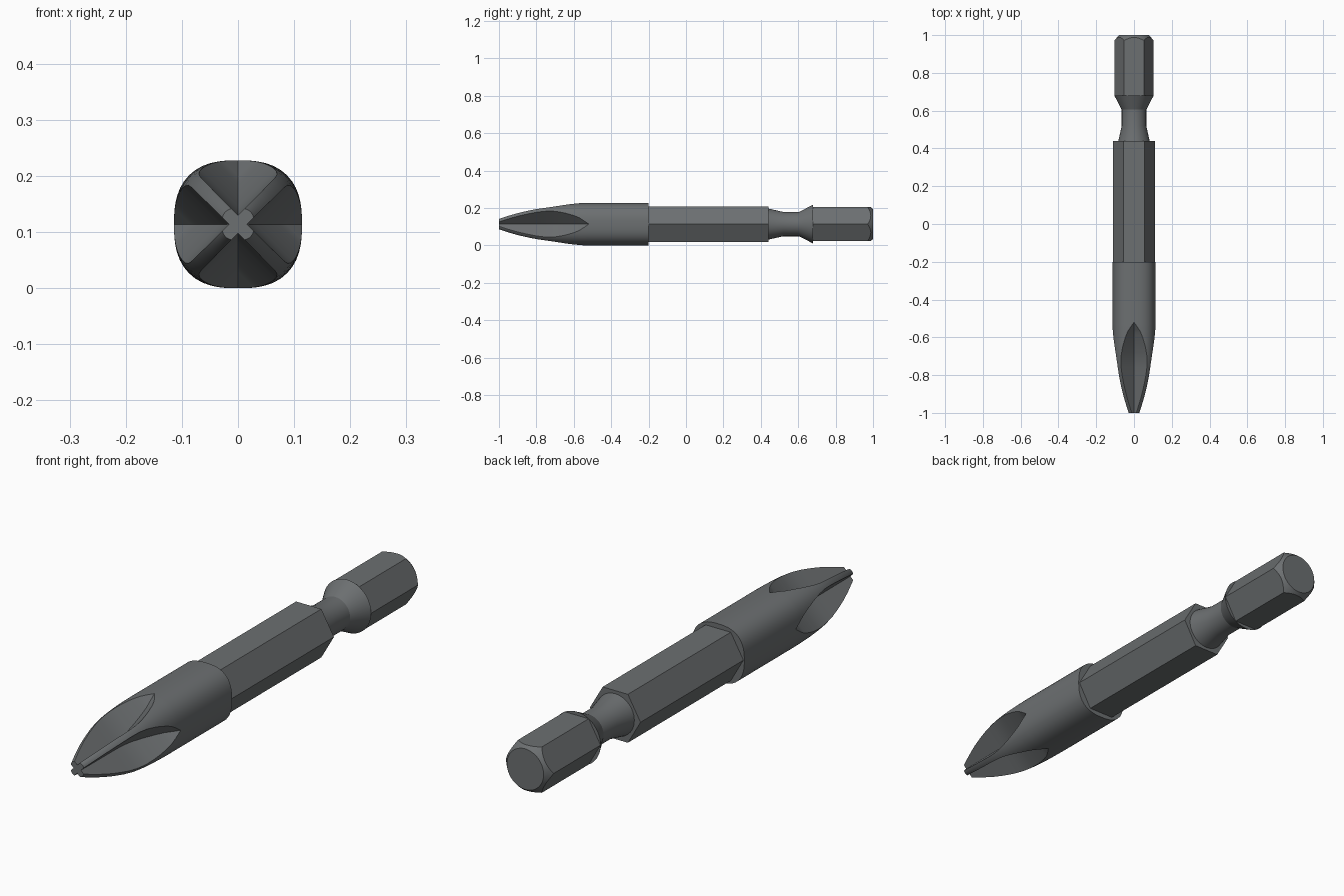
import bpy, bmesh
from math import cos, sin, pi, radians

if "Cube" in bpy.data.objects:
    bpy.data.objects.remove(bpy.data.objects["Cube"])

CZ = 0.114  # height of the bit's axis

steel = bpy.data.materials.new("dark_steel")
steel.diffuse_color = (0.15, 0.16, 0.165, 1)
steel.use_nodes = True
steel.node_tree.nodes["Principled BSDF"].inputs["Base Color"].default_value = steel.diffuse_color


def loft(name, rings):
    """Skin closed rings of (x, y, z) points, cap both ends."""
    bm = bmesh.new()
    vs = [[bm.verts.new((x, y, z + CZ)) for x, y, z in r] for r in rings]
    n = len(vs[0])
    for a, b in zip(vs, vs[1:]):
        for i in range(n):
            j = (i + 1) % n
            bm.faces.new((a[i], a[j], b[j], b[i]))
    bm.faces.new(vs[0][::-1])
    bm.faces.new(vs[-1])
    bmesh.ops.remove_doubles(bm, verts=bm.verts, dist=1e-5)
    bmesh.ops.recalc_face_normals(bm, faces=bm.faces)
    me = bpy.data.meshes.new(name)
    bm.to_mesh(me)
    bm.free()
    me.materials.append(steel)
    ob = bpy.data.objects.new(name, me)
    bpy.context.collection.objects.link(ob)
    bpy.ops.object.select_all(action='DESELECT')
    ob.select_set(True)
    bpy.context.view_layer.objects.active = ob
    bpy.ops.object.shade_smooth_by_angle(angle=radians(25))
    return ob


def interp(table, y):
    for (y0, a), (y1, b) in zip(table, table[1:]):
        if y <= y1:
            return a + (b - a) * (y - y0) / (y1 - y0)
    return table[-1][1]


# --- driver tip: squarish round body, pointed nose, four V flutes ---
BODY = [(-1, .029), (-.95, .049), (-.9, .067), (-.85, .082), (-.8, .0945),
        (-.75, .1035), (-.7, .1085), (-.65, .1115), (-.6, .113), (-.54, .114), (-.2, .114)]
VALLEY = [(-1, .016), (-.78, .017), (-.74, .019), (-.7, .026), (-.65, .042),
          (-.6, .063), (-.57, .078), (-.52, .114), (-.2, .114)]
N = 2.6


def body_point(a, t):
    r = a / (abs(cos(t)) ** N + abs(sin(t)) ** N) ** (1 / N)
    return r * cos(t), r * sin(t)


def tip_ring(y):
    a, d = interp(BODY, y), interp(VALLEY, y)
    lo, hi = 0, pi / 4          # find where the flute wall meets the body
    for _ in range(40):
        t = (lo + hi) / 2
        u, v = body_point(a, t)
        if u - v > d:
            lo = t
        else:
            hi = t
    t = lo
    quad = [(min(d, a), 0)] + [body_point(a, t + (pi / 2 - 2 * t) * k / 12) for k in range(13)]
    ring = []
    for q in range(4):
        c, s = round(cos(q * pi / 2)), round(sin(q * pi / 2))
        ring += [(u * c - v * s, y, u * s + v * c) for u, v in quad]
    return ring


stations = sorted({round(-1 + .02 * i, 3) for i in range(25)} | {-.57, -.55, -.53, -.2})
loft("driver_tip", [tip_ring(y) for y in stations])


# --- hexagonal shank ---
def hex_r(R, t):
    return R * cos(pi / 6) / cos(t % (pi / 3) - pi / 6)


def ring(rf, yf, n):
    out = []
    for i in range(n):
        t = 2 * pi * i / n
        out.append((rf(t) * cos(t), yf(t), rf(t) * sin(t)))
    return out


loft("hex_shank", [ring(lambda t: .11, lambda t, y=y: y, 6) for y in (-.2, .44)])

# --- retaining groove with flared rear cone ---
loft("retaining_groove", [ring(lambda t, r=r: r, lambda t, y=y: y, 48)
                          for y, r in [(.44, .083), (.52, .065), (.605, .065), (.68, .104)]])

# --- rear hex end with conical chamfer ---
R = .104
loft("hex_end", [
    ring(lambda t: hex_r(R, t), lambda t: .68, 48),
    ring(lambda t: hex_r(R, t), lambda t: 1 - 1.2 * (hex_r(R, t) - .08), 48),
    ring(lambda t: .08, lambda t: 1, 48)])
